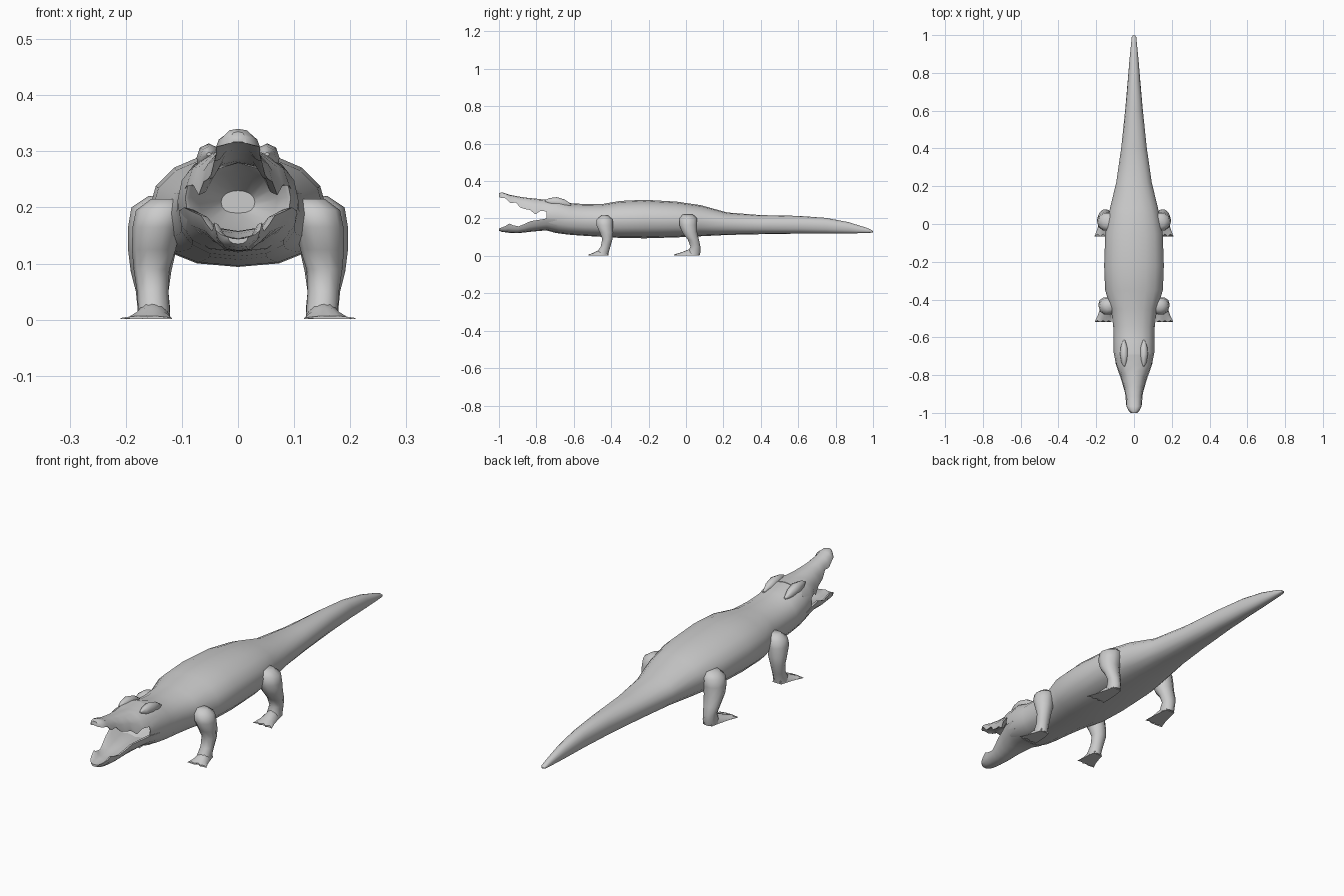
import bpy, bmesh, math

def loft(name, rings):
    """Skin a list of equal-length closed point rings and cap both ends."""
    bm = bmesh.new()
    rows = [[bm.verts.new(p) for p in r] for r in rings]
    n = len(rows[0])
    for a, b in zip(rows, rows[1:]):
        for i in range(n):
            j = (i + 1) % n
            bm.faces.new((a[i], a[j], b[j], b[i]))
    bm.faces.new(rows[0][::-1])
    bm.faces.new(rows[-1])
    bmesh.ops.recalc_face_normals(bm, faces=bm.faces)
    me = bpy.data.meshes.new(name)
    bm.to_mesh(me)
    bm.free()
    ob = bpy.data.objects.new(name, me)
    bpy.context.collection.objects.link(ob)
    bpy.ops.object.select_all(action='DESELECT')
    bpy.context.view_layer.objects.active = ob
    ob.select_set(True)
    bpy.ops.object.shade_smooth_by_angle(angle=math.radians(50))
    return ob

def mirror(ob):
    m = ob.modifiers.new("mirror", 'MIRROR')
    m.use_axis = (True, False, False)

def power(v, e):
    return math.copysign(abs(v) ** e, v)

def section(y, w, top, bot, n=16):
    pts = []
    for i in range(n):
        a = 2 * math.pi * i / n
        c, s = math.cos(a), math.sin(a)
        e = 0.8 if s < 0 else 0.95
        pts.append((w * power(c, e), y, (top + bot) / 2 + (top - bot) / 2 * power(s, e)))
    return pts

# Throat, trunk and tail: y, half width, top, bottom
body = [
    (-.62, .03, .23, .19), (-.68, .07, .265, .165), (-.74, .088, .285, .15),
    (-.745, .094, .298, .137), (-.68, .108, .303, .12), (-.62, .108, .282, .113),
    (-.54, .11, .277, .107), (-.45, .122, .277, .102), (-.35, .153, .294, .096),
    (-.22, .158, .30, .094), (-.05, .152, .29, .099), (.08, .128, .271, .105),
    (.22, .094, .232, .112), (.4, .068, .218, .116), (.6, .047, .214, .119),
    (.75, .034, .203, .12), (.87, .024, .18, .12), (.96, .015, .152, .122),
    (.99, .012, .14, .124), (1.0, .005, .132, .126)]
loft("body_and_tail", [section(*s) for s in body])

# Jaws: y, half width, outer z, rim z, inner z; the rim zigzags as teeth
def jaw(name, stations):
    rings = []
    for y, w, outer, rim, inner in stations:
        d = outer - rim
        half = [(1, rim), (.88, rim + .5 * d), (.5, rim + .92 * d)]
        lip = [(.82, rim + .1 * (inner - rim)), (.55, rim + .8 * (inner - rim))]
        prof = half + [(0, outer)] + [(-x, z) for x, z in half[::-1]]
        prof += [(-x, z) for x, z in lip] + [(0, inner)] + lip[::-1]
        rings.append([(w * x, y, z) for x, z in prof])
    return loft(name, rings)

jaw("upper_jaw", [
    (-.69, .100, .304, .225, .285), (-.745, .092, .302, .238, .283),
    (-.78, .080, .303, .240, .280), (-.805, .070, .307, .222, .279),
    (-.835, .061, .309, .246, .280), (-.86, .054, .312, .250, .283),
    (-.885, .048, .316, .258, .288), (-.91, .042, .320, .285, .296),
    (-.94, .040, .326, .283, .303), (-.965, .039, .334, .308, .313),
    (-.985, .031, .340, .310, .316), (-1.0, .016, .335, .314, .317)])

jaw("lower_jaw", [
    (-.69, .104, .121, .195, .155), (-.745, .096, .136, .200, .158),
    (-.79, .080, .133, .192, .157), (-.83, .066, .129, .186, .153),
    (-.865, .056, .125, .170, .149), (-.895, .047, .122, .158, .146),
    (-.925, .044, .122, .164, .145), (-.945, .043, .123, .173, .144),
    (-.965, .040, .126, .160, .144), (-.985, .031, .129, .152, .145),
    (-1.0, .018, .135, .147, .144)])

# Brow ridges over the eyes
brow = [(-.755, .004, .298, .292), (-.73, .015, .309, .270),
        (-.69, .022, .314, .262), (-.65, .018, .302, .262), (-.615, .005, .278, .270)]
mirror(loft("brow", [[(x + .052, y, z) for x, y, z in section(*s, n=8)] for s in brow]))

# Legs: horizontal rings of x, y, z, half width, half depth
def leg(name, rings, n=10):
    mirror(loft(name, [[(x + rx * math.cos(2 * math.pi * i / n),
                         y + ry * math.sin(2 * math.pi * i / n), z)
                        for i in range(n)] for x, y, z, rx, ry in rings]))

leg("front_leg", [
    (.13, -.435, .215, .025, .02), (.137, -.435, .195, .045, .045),
    (.145, -.435, .165, .043, .047), (.15, -.425, .125, .039, .038),
    (.154, -.42, .09, .032, .029), (.152, -.43, .05, .028, .027),
    (.15, -.445, .02, .028, .034), (.15, -.45, .003, .029, .036)])
leg("hind_leg", [
    (.13, .01, .22, .03, .03), (.14, .012, .2, .05, .05),
    (.147, .012, .165, .049, .05), (.153, .02, .125, .043, .042),
    (.155, .04, .085, .036, .031), (.153, .05, .05, .029, .028),
    (.15, .043, .02, .029, .036), (.15, .038, .003, .029, .037)])

# Flat splayed feet with notched toes
def foot(name, y, length):
    rings = []
    for t, x0, x1, h in ((0, .128, .172, .025), (.3, .122, .18, .036),
                         (.65, .119, .192, .018), (1, .118, .209, .004)):
        low, high = [], []
        for i in range(7):
            u = i / 6
            x = x0 + (x1 - x0) * u
            yy = y - length * (t - (.09 * (i % 2) if t == 1 else 0))
            low.append((x, yy, .001))
            high.append((x, yy, .003 + h * math.sin(math.pi * u) ** .7 if 0 < i < 6 else .003))
        rings.append(low + high[::-1])
    mirror(loft(name, rings))

foot("front_foot", -.42, .10)
foot("hind_foot", .065, .13)
